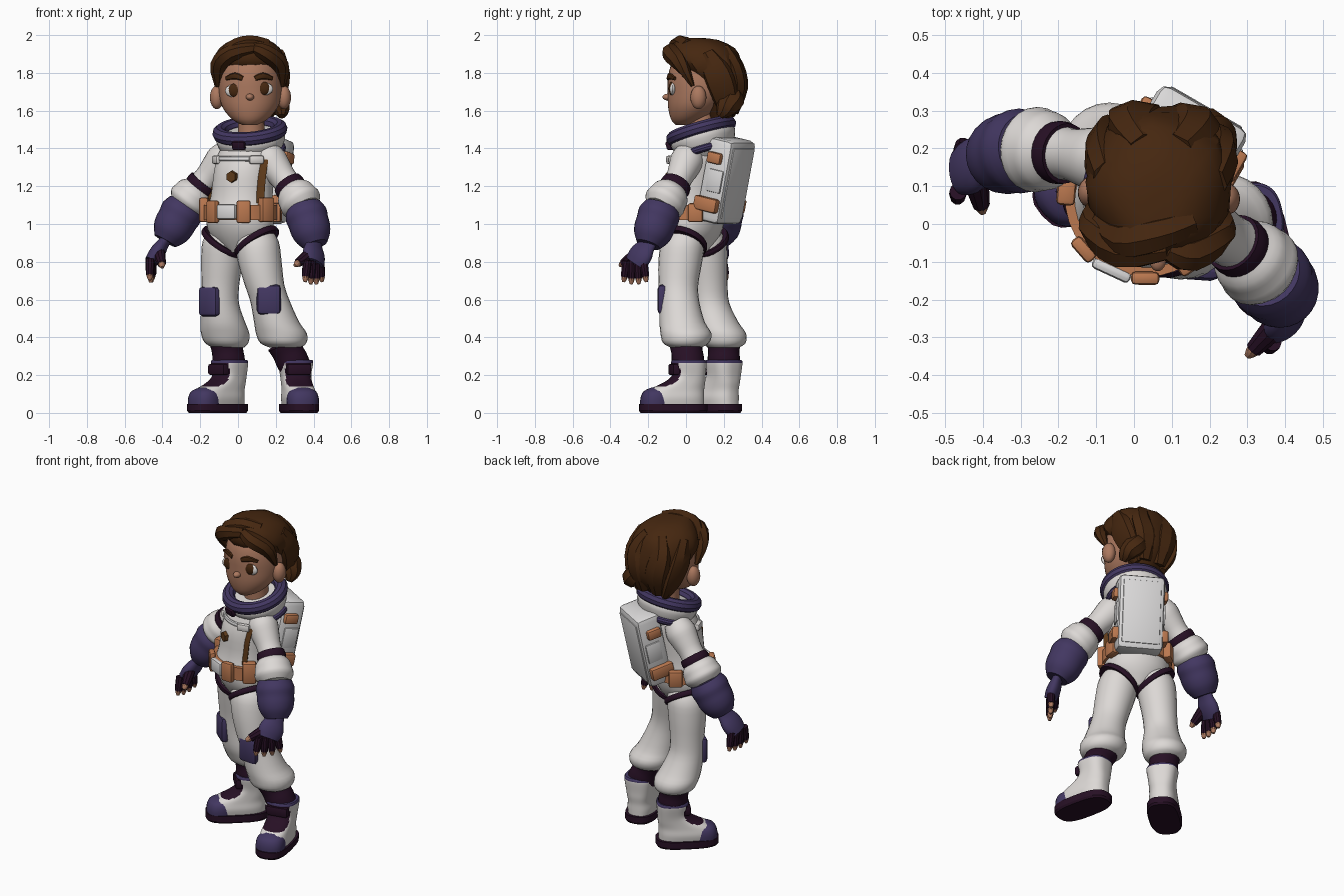
import bpy, bmesh
from math import sin, cos, pi, radians, copysign
from mathutils import Vector, Matrix

cube = bpy.data.objects.get("Cube")
if cube:
    bpy.data.objects.remove(cube, do_unlink=True)


def material(name, *rgb):
    m = bpy.data.materials.new(name)
    m.use_nodes = True
    m.diffuse_color = (*rgb, 1)
    m.node_tree.nodes["Principled BSDF"].inputs["Base Color"].default_value = (*rgb, 1)
    return m


WHITE = material("suit white", 0.72, 0.69, 0.67)
GREY = material("pale grey", 0.7, 0.69, 0.69)
ORANGE = material("orange", 0.5, 0.19, 0.08)
PURPLE = material("purple", 0.055, 0.038, 0.12)
DARK = material("dark plum", 0.02, 0.005, 0.018)
HAIR = material("hair brown", 0.06, 0.02, 0.005)
SKIN = material("skin", 0.41, 0.19, 0.115)
BROWN = material("strap brown", 0.11, 0.042, 0.01)
LIPS = material("lips", 0.25, 0.09, 0.06)

X, Y, Z = Vector((1, 0, 0)), Vector((0, 1, 0)), Vector((0, 0, 1))
ID = Matrix.Identity(4)
made = []


def turned(x, y, z, yaw=0, tilt=0):
    return Matrix.Translation((x, y, z)) @ Matrix.Rotation(radians(yaw), 4, 'Z') @ Matrix.Rotation(radians(tilt), 4, 'X')


def finish(name, bm, mats, M=ID, rule=None):
    bmesh.ops.recalc_face_normals(bm, faces=bm.faces[:])
    bm.normal_update()
    if rule:
        for f in bm.faces:
            f.material_index = rule(f.calc_center_median())
    bm.transform(M)
    mesh = bpy.data.meshes.new(name)
    bm.to_mesh(mesh)
    bm.free()
    for m in mats if isinstance(mats, list) else [mats]:
        mesh.materials.append(m)
    ob = bpy.data.objects.new(name, mesh)
    bpy.context.collection.objects.link(ob)
    made.append(ob)
    return ob


def smooth_rows(rows, sub):
    rows = [Vector(r) for r in rows]
    out = []
    for i in range(len(rows) - 1):
        a, b = rows[i], rows[i + 1]
        before, after = rows[max(i - 1, 0)], rows[min(i + 2, len(rows) - 1)]
        for k in range(sub):
            t = k / sub
            m0, m1 = (b - before) / 2, (after - a) / 2
            out.append(a + m0 * t + (3 * (b - a) - 2 * m0 - m1) * t**2 + (2 * (a - b) + m0 + m1) * t**3)
    return out + [rows[-1]]


def loft(name, rows, mats, side=X, level=False, n=24, sub=3, square=1, wave=0, M=ID, rule=None):
    """Skin elliptical rings; each row is centre x, y, z and two radii."""
    rows = smooth_rows(rows, sub)
    pts = [Vector(r[:3]) for r in rows]
    bm, rings = bmesh.new(), []
    for i, r in enumerate(rows):
        t = Z if level else (pts[min(i + 1, len(pts) - 1)] - pts[max(i - 1, 0)]).normalized()
        u = (side - t * side.dot(t)).normalized()
        v = t.cross(u)
        ring = []
        for k in range(n):
            w = 2 * pi * k / n
            c, s = (copysign(abs(q)**square, q) for q in (cos(w), sin(w)))
            bulge = 1 + wave * sin(5 * w + i * 0.5)
            ring.append(bm.verts.new(pts[i] + (u * c * r[3] + v * s * r[4]) * bulge))
        rings.append(ring)
    for lo, hi in zip(rings, rings[1:]):
        for k in range(n):
            j = (k + 1) % n
            bm.faces.new((lo[k], lo[j], hi[j], hi[k]))
    bm.faces.new(rings[0])
    bm.faces.new(rings[-1])
    return finish(name, bm, mats, M, rule)


def limb(name, p, q, radii, mat, side=X, flat=1, **kw):
    p, q = Vector(p), Vector(q)
    last = len(radii) - 1
    return loft(name, [(*p.lerp(q, i / last), r, r * flat) for i, r in enumerate(radii)], mat, side, **kw)


def ball(name, at, size, mat, M=ID):
    bm = bmesh.new()
    bmesh.ops.create_uvsphere(bm, u_segments=20, v_segments=12, radius=1)
    return finish(name, bm, mat, M @ Matrix.Translation(at) @ Matrix.Diagonal((*size, 1)))


def box(name, size, mat, M, bevel=0.012):
    bm = bmesh.new()
    bmesh.ops.create_cube(bm, size=1, matrix=Matrix.Diagonal((*size, 1)))
    bmesh.ops.bevel(bm, geom=bm.edges[:], offset=bevel, segments=2, profile=0.5, affect='EDGES')
    return finish(name, bm, mat, M)


def hoop(name, rx, ry, thick, mat, M):
    bm, n, m = bmesh.new(), 36, 10
    grid = [[bm.verts.new((cos(a) * (rx + thick * cos(b)), sin(a) * (ry + thick * cos(b)), thick * sin(b)))
             for b in (2 * pi * j / m for j in range(m))] for a in (2 * pi * i / n for i in range(n))]
    for i in range(n):
        for j in range(m):
            g, h, k = grid[i], grid[(i + 1) % n], (j + 1) % m
            bm.faces.new((g[j], h[j], h[k], g[k]))
    return finish(name, bm, mat, M)


# Torso, turned towards the model's right
YAW = -30
LEFT = Vector((cos(radians(YAW)), sin(radians(YAW)), 0))
FRONT = Vector((LEFT.y, -LEFT.x, 0))
TORSO = [(0.015, 0.04, 0.85, 0.06, 0.07), (0.015, 0.04, 0.94, 0.17, 0.13), (0.01, 0.04, 1.04, 0.185, 0.16),
         (0.02, 0.05, 1.15, 0.168, 0.15), (0.035, 0.06, 1.28, 0.165, 0.155), (0.05, 0.075, 1.37, 0.16, 0.14),
         (0.06, 0.085, 1.45, 0.12, 0.12)]
loft("torso", TORSO, WHITE, LEFT, level=True, n=32)


def on_body(t, z, off=0.0):
    """Point on the torso at angle t from the front."""
    for lo, hi in zip(TORSO, TORSO[1:]):
        if lo[2] <= z <= hi[2]:
            r = Vector(lo).lerp(Vector(hi), (z - lo[2]) / (hi[2] - lo[2]))
            return Vector(r[:3]) + LEFT * (r[3] + off) * sin(t) + FRONT * (r[4] + off) * cos(t)


def body_box(name, t, z, size, mat, off=0.01):
    return box(name, size, mat, turned(*on_body(t, z, off), YAW + t * 52))


# Belt, buckle and pouches
loft("belt", [(0.012, 0.042, z, 0.2, 0.175) for z in (1.02, 1.1)], ORANGE, LEFT, level=True, n=32, sub=1)
body_box("buckle", 0.1, 1.065, (0.11, 0.03, 0.08), GREY, 0.022)
for s, tag in ((1, "left"), (-1, "right")):
    body_box(tag + "_clasp", 0.1 + s * 0.46, 1.065, (0.075, 0.035, 0.12), ORANGE, 0.022)
    body_box(tag + "_pouch", s * 1.25, 1.075, (0.08, 0.05, 0.13), ORANGE, 0.02)
    body_box(tag + "_back_pouch", s * 2.2, 1.06, (0.08, 0.05, 0.1), ORANGE, 0.02)
    # Harness straps, tucked under the arms
    loft(tag + "_strap", [(*on_body(s * 1.3 - 0.25, z, 0.002), 0.034, 0.01) for z in (1.11, 1.18, 1.26, 1.34)], BROWN, LEFT, n=8)
    body_box(tag + "_chest_clip", s * 0.8, 1.34, (0.08, 0.03, 0.045), WHITE)
loft("chest_strap", [(*on_body(i / 5, 1.345, 0.004), 0.014, 0.01) for i in range(-5, 6)], GREY, Z, n=8)
bm = bmesh.new()
bmesh.ops.create_cone(bm, cap_ends=True, segments=6, radius1=0.035, radius2=0.03, depth=0.03)
finish("chest_badge", bm, BROWN, turned(*on_body(0.1, 1.25), YAW, 90))

# Collar, lower at the front
COLLAR = turned(0.065, 0.085, 1.475, -20, 17)
loft("collar", [(0, 0, -0.13, 0.12, 0.11), (0, 0, -0.08, 0.165, 0.15), (0, 0, -0.02, 0.185, 0.175),
                (0, 0, 0.015, 0.17, 0.16)], WHITE, level=True, n=32, M=COLLAR)
hoop("collar_rim", 0.163, 0.152, 0.038, PURPLE, COLLAR @ Matrix.Translation((0, 0, 0.018)))
hoop("collar_trim", 0.163, 0.15, 0.02, PURPLE, COLLAR @ Matrix.Translation((0, 0, -0.09)))
box("collar_latch", (0.075, 0.03, 0.05), DARK, COLLAR @ Matrix.Translation((0, -0.188, -0.005)))

# Backpack with side clips
PACK = turned(0.135, 0.21, 1.23, YAW, -12)
box("backpack", (0.27, 0.15, 0.45), GREY, PACK, 0.03)
box("backpack_panel", (0.22, 0.014, 0.38), GREY, PACK @ Matrix.Translation((0, 0.073, 0)), 0.006)
for s, tag in ((1, "left"), (-1, "right")):
    box(tag + "_upper_clip", (0.05, 0.085, 0.06), ORANGE, PACK @ Matrix.Translation((s * 0.135, -0.01, 0.12)))
    box(tag + "_lower_clip", (0.06, 0.14, 0.075), ORANGE, PACK @ Matrix.Translation((s * 0.135, -0.01, -0.13)))
    box(tag + "_side_pocket", (0.015, 0.09, 0.12), GREY, PACK @ Matrix.Translation((s * 0.135, 0.01, 0.0)), 0.006)

# Head
HEAD = turned(0.066, 0.075, 0, -3)
limb("neck", (0.07, 0.09, 1.42), (0.07, 0.08, 1.6), (0.075, 0.07, 0.07), SKIN)
loft("head", [(0, -0.09, 1.525, 0.04, 0.04), (0, -0.065, 1.555, 0.095, 0.09), (0, -0.03, 1.62, 0.148, 0.14),
              (0, 0, 1.7, 0.168, 0.172), (0, 0.01, 1.78, 0.168, 0.18), (0, 0.02, 1.86, 0.15, 0.165),
              (0, 0.03, 1.93, 0.09, 0.1)], SKIN, level=True, n=32, M=HEAD)
ball("nose", (0.006, -0.17, 1.672), (0.022, 0.03, 0.018), SKIN, HEAD)
loft("mouth", [(x, -0.158 + abs(x) / 6, 1.625 + abs(x) / 7, 0.006, 0.005) for x in (-0.04, -0.02, 0, 0.02, 0.04)], LIPS, Y, n=8, M=HEAD)
for s, tag in ((1, "left"), (-1, "right")):
    ball(tag + "_eye", (s * 0.08, -0.14, 1.71 + s * 0.005), (0.047, 0.017, 0.034), WHITE, HEAD)
    ball(tag + "_iris", (s * 0.074, -0.147, 1.713 + s * 0.005), (0.037, 0.016, 0.036), HAIR, HEAD)
    ball(tag + "_ear", (s * 0.178, 0, 1.67), (0.037, 0.042, 0.062), SKIN, HEAD)
    loft(tag + "_brow", [(s * 0.033, -0.168, 1.77, 0.008, 0.013), (s * 0.075, -0.158, 1.784, 0.01, 0.018),
                         (s * 0.122, -0.128, 1.77, 0.008, 0.01)], HAIR, Y, n=8, M=HEAD)
    # Locks swept to each side
    loft(tag + "_front_lock", [(0.03, -0.14, 1.93, 0.03, 0.03), (s * 0.09, -0.15, 1.905, 0.05, 0.045),
                               (s * 0.165, -0.09, 1.84, 0.04, 0.045), (s * 0.172, -0.03, 1.73, 0.01, 0.015)], HAIR, Y, n=7, M=HEAD)
    loft(tag + "_side_lock", [(s * 0.14, 0.04, 1.9, 0.04, 0.05), (s * 0.165, 0.1, 1.79, 0.04, 0.08),
                              (s * 0.14, 0.14, 1.67, 0.035, 0.07), (s * 0.09, 0.15, 1.57, 0.02, 0.03)], HAIR, n=7, M=HEAD)
    loft(tag + "_back_lock", [(s * 0.04, 0.13, 1.92, 0.05, 0.04), (s * 0.08, 0.185, 1.83, 0.07, 0.045),
                              (s * 0.06, 0.205, 1.72, 0.075, 0.045), (s * 0.05, 0.17, 1.59, 0.04, 0.03)], HAIR, n=7, M=HEAD)

# Hair
loft("hair", [(0, 0.1, 1.56, 0.08, 0.05), (0, 0.115, 1.66, 0.14, 0.11), (0, 0.095, 1.75, 0.17, 0.145),
              (0, 0.05, 1.82, 0.188, 0.18), (0, 0.025, 1.87, 0.19, 0.19), (0, 0.01, 1.93, 0.16, 0.17),
              (0, -0.02, 1.975, 0.095, 0.11), (0, -0.04, 1.985, 0.03, 0.04)], HAIR, level=True, n=18, sub=2, wave=0.04, M=HEAD)
loft("quiff", [(0.09, -0.06, 1.94, 0.04, 0.04), (0, -0.1, 1.955, 0.05, 0.045), (-0.09, -0.12, 1.925, 0.05, 0.045),
               (-0.16, -0.07, 1.86, 0.02, 0.02)], HAIR, Y, n=7, M=HEAD)
loft("hair_tail", [(0.08, 0.17, 1.7, 0.05, 0.05), (0.12, 0.17, 1.65, 0.07, 0.065), (0.155, 0.14, 1.61, 0.055, 0.05),
                   (0.16, 0.11, 1.57, 0.02, 0.02)], HAIR, Y, n=8, M=HEAD)


# Arms and gloves
def arm(tag, shoulder, band, elbow, wrist, knuckle, spread, thumb):
    shoulder, band, elbow, wrist, knuckle, spread, thumb = map(Vector, (shoulder, band, elbow, wrist, knuckle, spread, thumb))
    spread.normalize()
    limb(tag + "_sleeve", shoulder, band, (0.07, 0.088, 0.08, 0.07, 0.072), WHITE, Y)
    limb(tag + "_arm_band", band.lerp(shoulder, 0.12), band.lerp(elbow, 0.15), (0.08, 0.084, 0.08), DARK, Y)
    limb(tag + "_puffed_cuff", band, elbow, (0.07, 0.1, 0.108, 0.112, 0.085), WHITE, Y)
    limb(tag + "_glove_cuff", elbow.lerp(band, 0.1), wrist, (0.095, 0.112, 0.108, 0.106, 0.094, 0.065), PURPLE, Y)
    limb(tag + "_palm", wrist.lerp(elbow, 0.1), knuckle, (0.05, 0.058, 0.072, 0.074, 0.064), PURPLE, spread, 0.55)
    for i in range(4):
        root = knuckle + spread * (i - 1.5) * 0.036 + Z * 0.015
        tip = root + spread * (i - 1.5) * 0.014 - Z * (0.13 - 0.012 * abs(i - 1.5))
        limb(tag + "_finger", root, root.lerp(tip, 0.75), (0.023, 0.023, 0.02), DARK, n=10)
        limb(tag + "_fingertip", root.lerp(tip, 0.6), tip, (0.017, 0.017, 0.008), SKIN, n=10)
    base = wrist.lerp(knuckle, 0.45) - spread * 0.03
    limb(tag + "_thumb", base, base.lerp(thumb, 0.8), (0.034, 0.03, 0.023), DARK, n=10)
    limb(tag + "_thumb_tip", base.lerp(thumb, 0.7), thumb, (0.019, 0.018, 0.009), SKIN, n=10)


arm("left", (0.13, 0.03, 1.39), (0.28, -0.06, 1.19), (0.355, -0.135, 1.08), (0.41, -0.2, 0.89),
    (0.4, -0.27, 0.79), (0.6, 0.8, 0), (0.3, -0.35, 0.78))
arm("right", (-0.04, 0.16, 1.39), (-0.2, 0.19, 1.2), (-0.285, 0.2, 1.09), (-0.385, 0.175, 0.91),
    (-0.46, 0.14, 0.8), (0.1, 1, 0), (-0.4, 0.03, 0.77))


# Legs, knee pads and boots
def boot_rule(c):
    if c.z > 0.262:
        return 1
    return 2 if c.z > 0.135 and c.y < 0 and abs(c.x) < 0.068 else 0


def leg(tag, s, path, pad_yaw, heel, boot_yaw):
    loft(tag + "_leg", [(*row, row[3]) for row in path], WHITE, level=True)
    hip = Vector(path[1][:3]) - Z * 0.005
    axis = (Z - LEFT * s * 0.72).normalized() * 0.015
    limb(tag + "_hip_seam", hip - axis, hip + axis, (0.129, 0.133, 0.129), DARK, LEFT)
    knee = turned(*path[4][:3], pad_yaw) @ Matrix.Translation((0, -0.088, 0.01))
    box(tag + "_knee_pad", (0.13, 0.05, 0.16), PURPLE, knee, 0.024)
    boot = turned(*heel, 0, boot_yaw)
    limb(tag + "_sock", path[-2][:3], boot @ Vector((0, 0, 0.24)), (0.09, 0.083, 0.086, 0.083), DARK)
    loft(tag + "_boot", [(0, -0.085, 0.04, 0.08, 0.165), (0, -0.085, 0.08, 0.085, 0.165), (0, -0.07, 0.12, 0.08, 0.15),
                         (0, -0.025, 0.16, 0.078, 0.11), (0, 0, 0.2, 0.08, 0.087), (0, 0, 0.265, 0.09, 0.092),
                         (0, 0, 0.28, 0.085, 0.085)],
         [WHITE, PURPLE, DARK], level=True, square=0.75, n=48, sub=4, M=boot, rule=boot_rule)
    loft(tag + "_toe_cap", [(0, -0.18, 0.04, 0.084, 0.08), (0, -0.18, 0.08, 0.084, 0.078), (0, -0.175, 0.115, 0.07, 0.066),
                            (0, -0.17, 0.135, 0.03, 0.03)], PURPLE, level=True, square=0.85, M=boot)
    loft(tag + "_sole", [(0, -0.085, z, r, r + 0.088) for z, r in ((0, 0.086), (0.012, 0.094), (0.048, 0.094))],
         DARK, level=True, square=0.7, sub=1, M=boot)
    box(tag + "_boot_strap", (0.13, 0.06, 0.06), DARK, boot @ Matrix.Translation((0, -0.07, 0.23)))


leg("left", 1, [(0.09, 0, 0.98, 0.08), (0.1, -0.015, 0.91, 0.115), (0.115, -0.03, 0.8, 0.116), (0.14, -0.04, 0.68, 0.105),
                (0.17, -0.035, 0.59, 0.105), (0.205, -0.02, 0.48, 0.12), (0.23, 0, 0.42, 0.135),
                (0.24, 0, 0.37, 0.122), (0.25, 0, 0.345, 0.08)], -4, (0.305, 0.015), 12)
leg("right", -1, [(-0.06, 0.09, 0.98, 0.08), (-0.075, 0.1, 0.91, 0.112), (-0.085, 0.11, 0.8, 0.11), (-0.093, 0.12, 0.68, 0.1),
                  (-0.095, 0.13, 0.58, 0.1), (-0.08, 0.16, 0.48, 0.118), (-0.068, 0.19, 0.42, 0.128),
                  (-0.06, 0.2, 0.37, 0.115), (-0.05, 0.2, 0.345, 0.08)], -40, (-0.045, 0.2), -48)

# Smooth shading with crisp edges
bpy.ops.object.select_all(action='DESELECT')
for ob in made:
    ob.select_set(True)
bpy.context.view_layer.objects.active = made[0]
bpy.ops.object.shade_smooth_by_angle(angle=radians(32))
